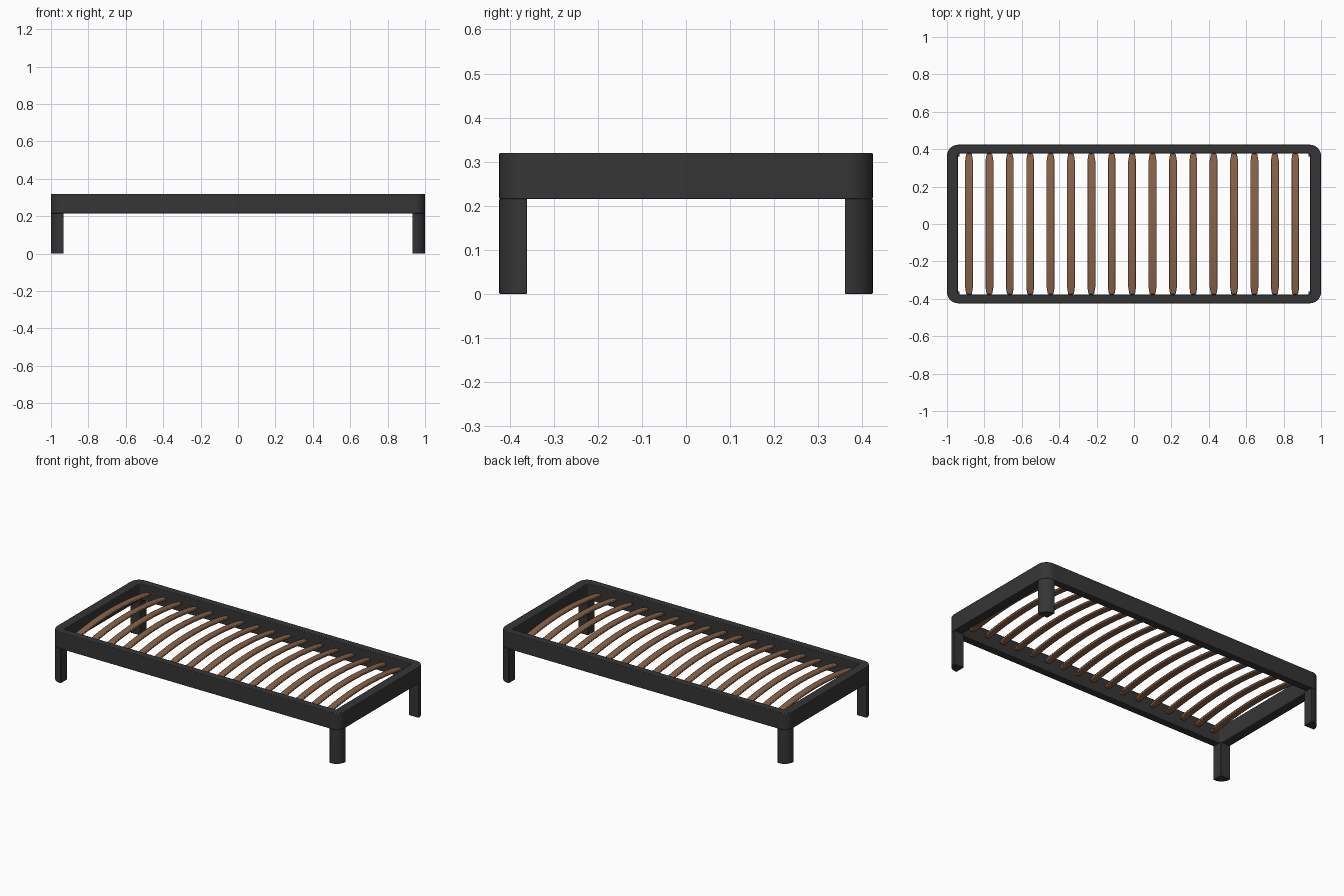
import bpy, bmesh, math

cube = bpy.data.objects.get("Cube")
if cube:
    bpy.data.objects.remove(cube, do_unlink=True)

HALF_X, HALF_Y = 1.0, 0.424
TOP, RAIL_BOTTOM = 0.32, 0.215
CORNER = 0.06


def material(name, rgb):
    m = bpy.data.materials.new(name)
    m.use_nodes = True
    m.diffuse_color = (*rgb, 1)
    bsdf = m.node_tree.nodes["Principled BSDF"]
    bsdf.inputs["Base Color"].default_value = (*rgb, 1)
    bsdf.inputs["Roughness"].default_value = 0.6
    return m


charcoal = material("charcoal", (0.036, 0.036, 0.036))
wood = material("brown wood", (0.25, 0.125, 0.066))


def finish(name, bm, mat, bevel):
    """Turn a bmesh into a bevelled, smooth-shaded object."""
    bmesh.ops.recalc_face_normals(bm, faces=bm.faces)
    mesh = bpy.data.meshes.new(name)
    bm.to_mesh(mesh)
    bm.free()
    mesh.materials.append(mat)
    obj = bpy.data.objects.new(name, mesh)
    bpy.context.collection.objects.link(obj)
    bpy.ops.object.select_all(action='DESELECT')
    bpy.context.view_layer.objects.active = obj
    obj.select_set(True)
    bpy.ops.object.shade_smooth_by_angle(angle=math.radians(35))
    mod = obj.modifiers.new("soft edges", 'BEVEL')
    mod.width, mod.segments = bevel, 2
    mod.limit_method, mod.angle_limit = 'ANGLE', math.radians(40)
    return obj


def arc(cx, cy, r, start, steps=8):
    """Quarter circle of points, anticlockwise from a start angle."""
    angles = [start + math.pi / 2 * i / steps for i in range(steps + 1)]
    return [(cx + r * math.cos(a), cy + r * math.sin(a)) for a in angles]


def rounded_rect(hx, hy, r):
    points = []
    for i, (sx, sy) in enumerate([(1, 1), (-1, 1), (-1, -1), (1, -1)]):
        points += arc(sx * (hx - r), sy * (hy - r), r, i * math.pi / 2)
    return points


def bridge(bm, a, b, closed=True):
    n = len(a)
    for i in range(n if closed else n - 1):
        j = (i + 1) % n
        bm.faces.new((a[i], a[j], b[j], b[i]))


# Bed frame: rounded outside, nearly square inside
bm = bmesh.new()
outer = rounded_rect(HALF_X, HALF_Y, CORNER)
inner = rounded_rect(0.942, 0.377, 0.008)
loops = [[bm.verts.new((x, y, z)) for x, y in outline]
         for outline, z in ((outer, RAIL_BOTTOM), (outer, TOP),
                            (inner, TOP), (inner, RAIL_BOTTOM))]
for i in range(4):
    bridge(bm, loops[i], loops[(i + 1) % 4])
finish("bed_frame", bm, charcoal, 0.003)

# Legs: one with a rounded outer corner, mirrored to all four corners
bm = bmesh.new()
in_x, in_y = HALF_X - 0.068, HALF_Y - 0.063
outline = [(in_x, in_y), (HALF_X, in_y)]
outline += arc(HALF_X - CORNER, HALF_Y - CORNER, CORNER, 0)
outline += [(in_x, HALF_Y)]
low, high = [[bm.verts.new((x, y, z)) for x, y in outline]
             for z in (0, RAIL_BOTTOM + 0.001)]
bridge(bm, low, high)
bm.faces.new(low)
bm.faces.new(high)
legs = finish("legs", bm, charcoal, 0.002)
mirror = legs.modifiers.new("four corners", 'MIRROR')
mirror.use_axis = (True, True, False)

# Slats: one bowed strip with narrowed ends, repeated along the bed
bm = bmesh.new()
SLAT_END, STEPS = 0.376, 20
sections = []
for i in range(STEPS + 1):
    t = 2 * i / STEPS - 1
    half_w = 0.015 if abs(t) > 0.99 else 0.021
    z = 0.262 + 0.034 * (1 - t * t)
    sections.append([bm.verts.new((x, t * SLAT_END, z + dz)) for x, dz in
                     ((-half_w, 0), (half_w, 0), (half_w, 0.014), (-half_w, 0.014))])
for a, b in zip(sections, sections[1:]):
    bridge(bm, a, b)
bm.faces.new(sections[0])
bm.faces.new(sections[-1])
slats = finish("slats", bm, wood, 0.004)
slats.location.x = -0.882
row = slats.modifiers.new("row", 'ARRAY')
row.count = 17
row.use_relative_offset = False
row.use_constant_offset = True
row.constant_offset_displace = (0.109, 0, 0)
